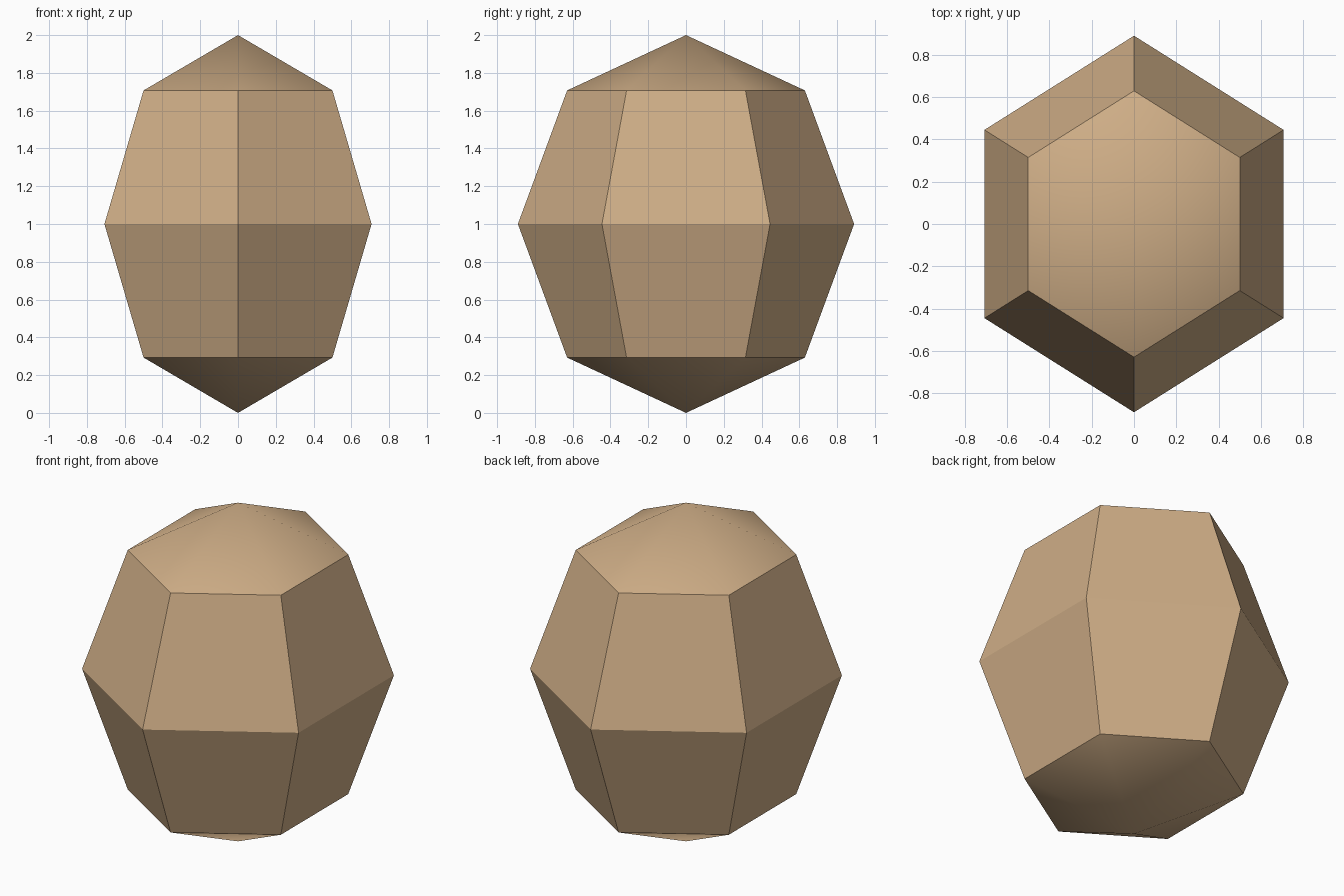
import bpy, bmesh
from mathutils import Matrix

if "Cube" in bpy.data.objects:
    bpy.data.objects.remove(bpy.data.objects["Cube"])

mat = bpy.data.materials.new("sandy tan")
mat.diffuse_color = (0.62, 0.42, 0.24, 1.0)
mat.use_nodes = True
mat.node_tree.nodes["Principled BSDF"].inputs["Base Color"].default_value = mat.diffuse_color

# Faceted stone: six-sided, four-ring sphere, narrower in x than in y
bm = bmesh.new()
bmesh.ops.create_uvsphere(bm, u_segments=6, v_segments=4, radius=1.0,
                          matrix=Matrix.Rotation(1.5707963, 4, 'Z'))
if max(v.co.y for v in bm.verts) < 0.95:  # keep a corner at the front and back
    bmesh.ops.rotate(bm, verts=bm.verts, matrix=Matrix.Rotation(0.5235988, 3, 'Z'))
bmesh.ops.scale(bm, verts=bm.verts, vec=(0.8165, 0.89, 1.0))
bmesh.ops.translate(bm, verts=bm.verts, vec=(0, 0, 1))

# Softly shaded end caps, flat side panels
for f in bm.faces:
    f.smooth = len(f.verts) == 3
for e in bm.edges:
    e.smooth = all(len(f.verts) == 3 for f in e.link_faces)

mesh = bpy.data.meshes.new("faceted_stone")
bm.to_mesh(mesh)
bm.free()
mesh.materials.append(mat)
stone = bpy.data.objects.new("faceted_stone", mesh)
bpy.context.collection.objects.link(stone)
